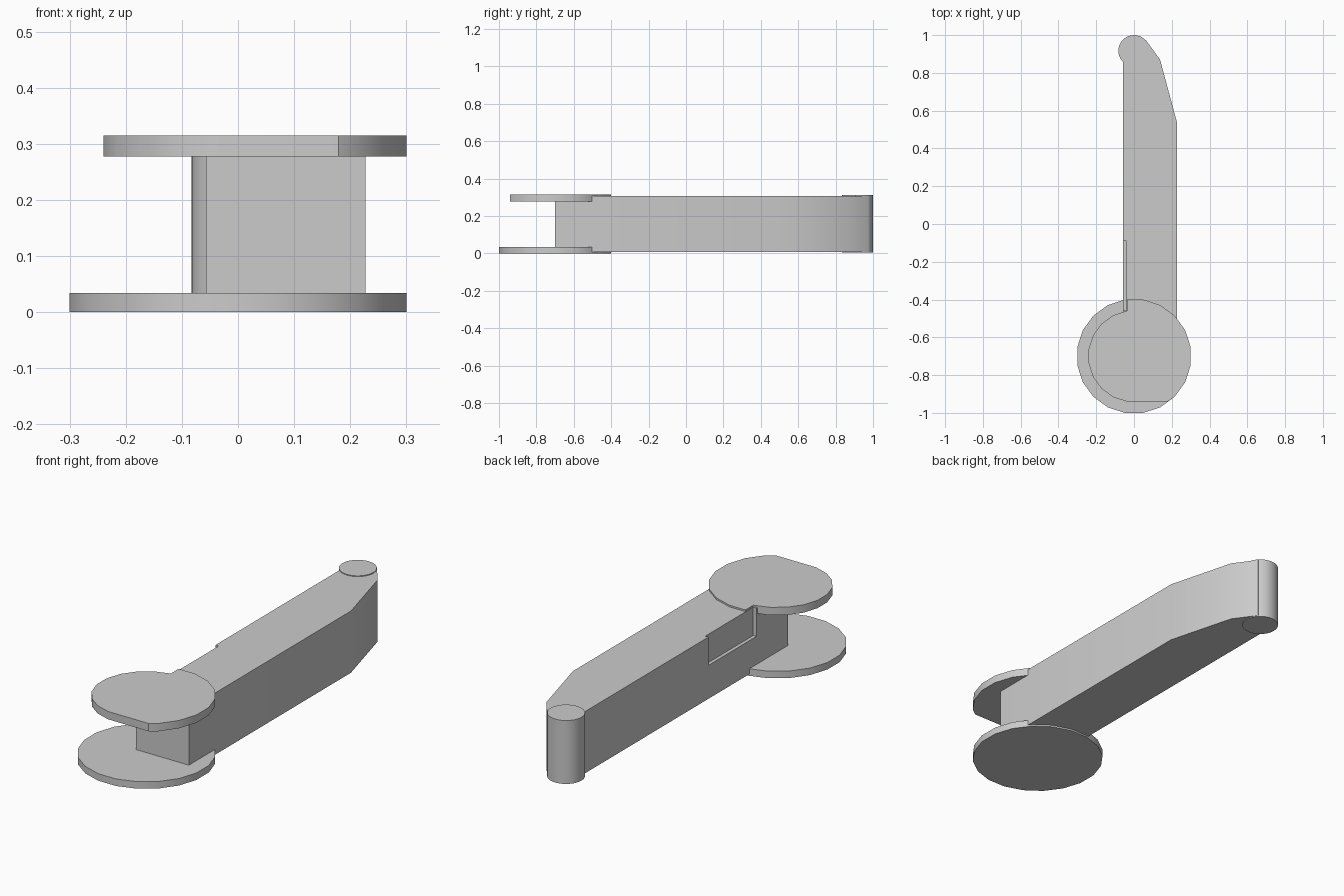
import bpy, bmesh, math
from math import cos, sin, radians

if "Cube" in bpy.data.objects:
    bpy.data.objects.remove(bpy.data.objects["Cube"], do_unlink=True)

grey = bpy.data.materials.new("plain grey")
grey.use_nodes = True
grey.diffuse_color = (0.6, 0.6, 0.6, 1)
grey.node_tree.nodes["Principled BSDF"].inputs["Base Color"].default_value = (0.6, 0.6, 0.6, 1)


def extrude_outline(name, outline, bottom, top):
    """Make a solid from a counter-clockwise outline between two heights."""
    bm = bmesh.new()
    face = bm.faces.new([bm.verts.new((x, y, bottom)) for x, y in outline])
    result = bmesh.ops.extrude_face_region(bm, geom=[face])
    upper = [v for v in result["geom"] if isinstance(v, bmesh.types.BMVert)]
    bmesh.ops.translate(bm, verts=upper, vec=(0, 0, top - bottom))
    bmesh.ops.recalc_face_normals(bm, faces=bm.faces)
    mesh = bpy.data.meshes.new(name)
    bm.to_mesh(mesh)
    bm.free()
    mesh.materials.append(grey)
    obj = bpy.data.objects.new(name, mesh)
    bpy.context.collection.objects.link(obj)
    return obj


def smooth(obj):
    bpy.ops.object.select_all(action="DESELECT")
    obj.select_set(True)
    bpy.context.view_layer.objects.active = obj
    bpy.ops.object.shade_smooth_by_angle(angle=radians(30))


def arc(radius, start, end, step, cy):
    return [(radius * cos(radians(a)), cy + radius * sin(radians(a)))
            for a in range(start, end + 1, step)]


HUB_Y = -0.7
OUTER, INNER = 0.304, 0.243

# Arm with a tapered far end
arm = extrude_outline("arm", [
    (-0.057, HUB_Y), (0.227, HUB_Y), (0.227, 0.54),
    (0.138, 0.87), (0.062, 0.975), (0, 0.975), (-0.057, 0.9)], 0.008, 0.307)

# Shallow recess in the arm's side, open at the top
cutter = extrude_outline("recess_cutter", [
    (-0.2, -0.457), (-0.04, -0.457), (-0.04, -0.09), (-0.2, -0.09)], 0.17, 0.5)
cutter.hide_render = True
cut = arm.modifiers.new("recess", "BOOLEAN")
cut.operation = "DIFFERENCE"
cut.solver = "EXACT"
cut.object = cutter
bpy.context.view_layer.objects.active = arm
bpy.ops.object.modifier_apply(modifier=cut.name)
bpy.data.objects.remove(cutter, do_unlink=True)

# Rounded pin at the tip
pin = extrude_outline("tip_pin", arc(0.083, 0, 350, 10, 0.917), 0.004, 0.311)

# Full lower disc
lower = extrude_outline("lower_disc", arc(OUTER, 9, 351, 18, HUB_Y), 0, 0.034)

# Upper disc: wide on one side, stepped in on the other, flat at the front
upper_outline = ([(0.179, HUB_Y - 0.24)]
                 + arc(OUTER, -45, 81, 18, HUB_Y)
                 + [(-0.038, HUB_Y + 0.3)]
                 + arc(INNER, 99, 261, 18, HUB_Y))
upper = extrude_outline("upper_disc", upper_outline, 0.277, 0.315)

for part in (arm, pin, lower, upper):
    smooth(part)
